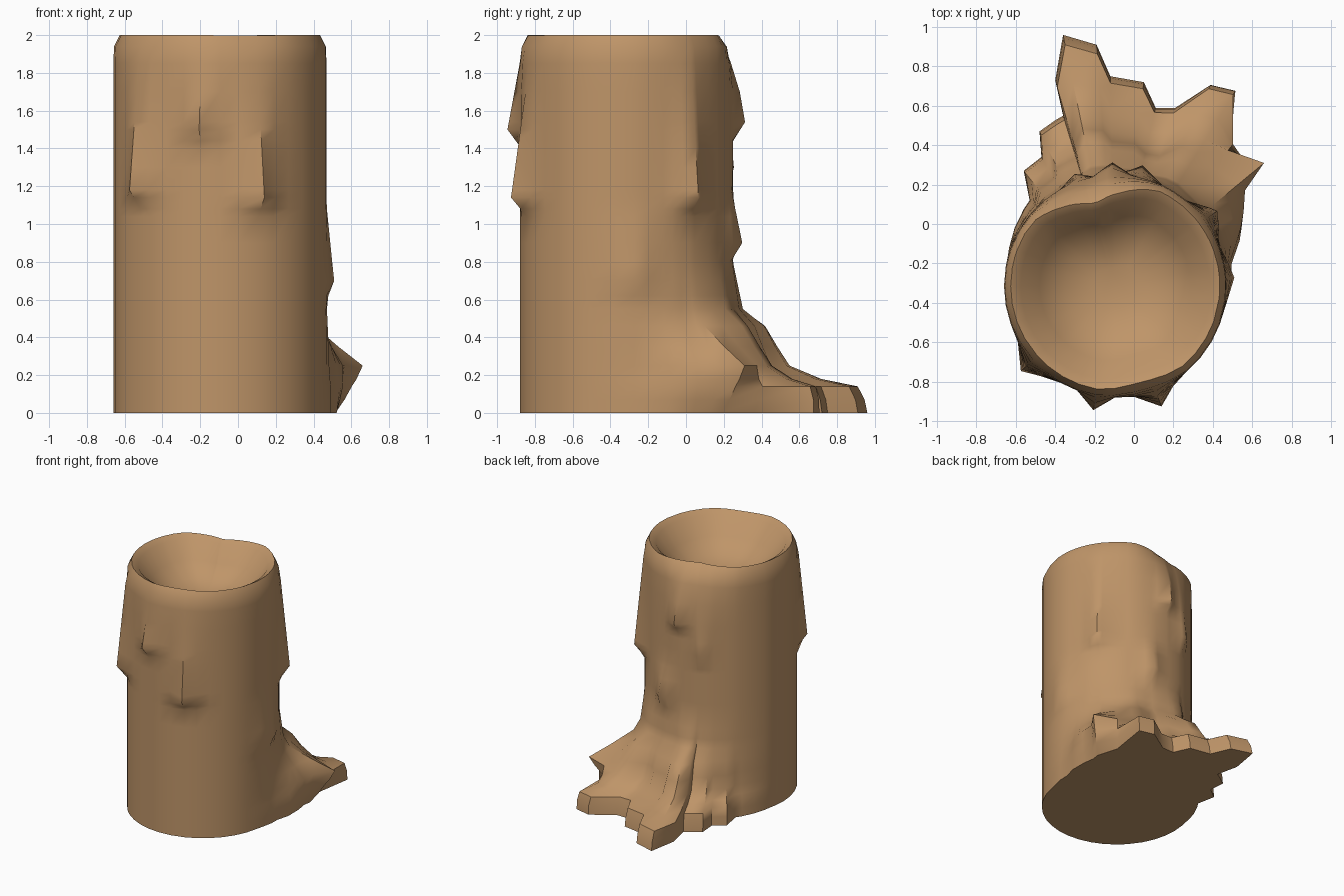
import bpy, bmesh, math

if "Cube" in bpy.data.objects:
    bpy.data.objects.remove(bpy.data.objects["Cube"])

CX, CY, R = -0.095, -0.315, 0.565      # trunk axis and radius

bark = bpy.data.materials.new("wood_brown")
bark.diffuse_color = (0.52, 0.30, 0.14, 1)
bark.use_nodes = True
bark.node_tree.nodes["Principled BSDF"].inputs["Base Color"].default_value = bark.diffuse_color

# Root outline seen from above: x, y, and how much the tip lifts off the ground (0..1)
outline = [(0.47, -0.38, 0), (0.50, -0.20, 0.3), (0.57, 0.0, 0.7), (0.59, 0.19, 0.8),
           (0.66, 0.31, 1), (0.54, 0.45, 0.6), (0.53, 0.70, 0.1), (0.40, 0.73, 0.1),
           (0.21, 0.59, 0), (0.11, 0.59, 0), (0.05, 0.72, 0), (-0.12, 0.75, 0),
           (-0.19, 0.91, 0), (-0.36, 0.96, 0), (-0.40, 0.73, 0), (-0.36, 0.55, 0),
           (-0.48, 0.47, 0), (-0.47, 0.34, 0), (-0.56, 0.27, 0), (-0.53, 0.12, 0),
           (-0.64, -0.16, 0)]
roots = []
for x, y, lift in outline:
    a = math.degrees(math.atan2(y - CY, x - CX)) % 360
    if a > 350:
        a -= 360
    roots.append((a, max(0, math.hypot(x - CX, y - CY) - R), lift))
roots.sort()

# Drooping bark flaps: angle, depth, lower edge z, upper z, half width in degrees
flaps = [(222, 0.08, 1.18, 2.00, 13), (260, 0.075, 1.50, 1.90, 10),
         (291, 0.09, 1.14, 1.75, 12), (36, 0.08, 1.14, 1.95, 13),
         (91, 0.065, 1.54, 1.90, 10), (77, 0.065, 0.90, 1.20, 10),
         (110, 0.04, 1.30, 1.70, 9), (4, 0.04, 0.70, 1.10, 14)]

# Root cross profile by height: low spreading root, and lifted root
heights = [0, 0.07, 0.14, 0.18, 0.25, 0.35, 0.46, 0.55, 0.80]
low = [1, 0.98, 0.93, 0.66, 0.43, 0.34, 0.25, 0.08, 0]
high = [0.55, 0.7, 0.82, 0.9, 1, 0.6, 0.2, 0.08, 0]


def interp(x, xs, ys):
    for i in range(len(xs) - 1):
        if xs[i] <= x <= xs[i + 1]:
            t = (x - xs[i]) / max(1e-6, xs[i + 1] - xs[i])
            return ys[i] + t * (ys[i + 1] - ys[i])
    return 0


def gap(a, b):
    return abs((a - b + 180) % 360 - 180)


def radius(a, z):
    s = a - 360 if a > 350 else a
    ang = [p[0] for p in roots]
    spread = interp(s, ang, [p[1] for p in roots])
    lift = interp(s, ang, [p[2] for p in roots])
    f = (1 - lift) * interp(z, heights, low) + lift * interp(z, heights, high)
    r = R + spread * f
    for fa, depth, z0, z1, w in flaps:
        side = max(0, 1 - gap(a, fa) / w)
        r += depth * side * interp(z, [z0 - 0.1, z0, z1], [0, 1, 0])
    return r


def inset(a):
    # worn places of the rim, at the back and the front
    return 0.10 * max(0, 1 - gap(a, 104) / 38) + 0.03 * max(0, 1 - gap(a, 285) / 25)


# Angles: root corners and flap ridges first, filled with regular steps
angles = [p[0] % 360 for p in roots] + [f[0] for f in flaps if all(gap(f[0], p[0]) > 1 for p in roots)]
for k in range(36):
    if all(gap(k * 10, b) > 4 for b in angles):
        angles.append(k * 10)
angles.sort()

bm = bmesh.new()


def ring(fn):
    out = []
    for a in angles:
        r, z = fn(a)
        t = math.radians(a)
        out.append(bm.verts.new((CX + r * math.cos(t), CY + r * math.sin(t), z)))
    return out


# Trunk side with roots and flaps
levels = heights + [0.62, 0.70, 0.90, 1.04, 1.08, 1.14, 1.18, 1.30, 1.40, 1.44, 1.50, 1.54, 1.70, 1.85]
rings = [ring(lambda a, z=z: (radius(a, z) - (inset(a) * 0.3 if z > 1.8 else 0), z))
         for z in sorted(levels)]
# Rim and hollow top
rings.append(ring(lambda a: (R - 0.004 - inset(a) * 0.6, 1.94)))
rings.append(ring(lambda a: (R * 0.94 - inset(a), 2.0 - 0.1 * inset(a))))
for k, z in [(0.85, 1.97), (0.68, 1.84), (0.45, 1.75), (0.2, 1.71)]:
    rings.append(ring(lambda a, k=k, z=z: (k * (R - inset(a)), z)))

n = len(angles)
for lo, hi in zip(rings, rings[1:]):
    for i in range(n):
        j = (i + 1) % n
        bm.faces.new((lo[i], lo[j], hi[j], hi[i]))
bm.faces.new(rings[-1])
bm.faces.new(list(reversed(rings[0])))

mesh = bpy.data.meshes.new("tree_stump")
bm.to_mesh(mesh)
bm.free()
mesh.materials.append(bark)
stump = bpy.data.objects.new("tree_stump", mesh)
bpy.context.collection.objects.link(stump)
bpy.context.view_layer.objects.active = stump
stump.select_set(True)
bpy.ops.object.shade_smooth_by_angle(angle=math.radians(45))
